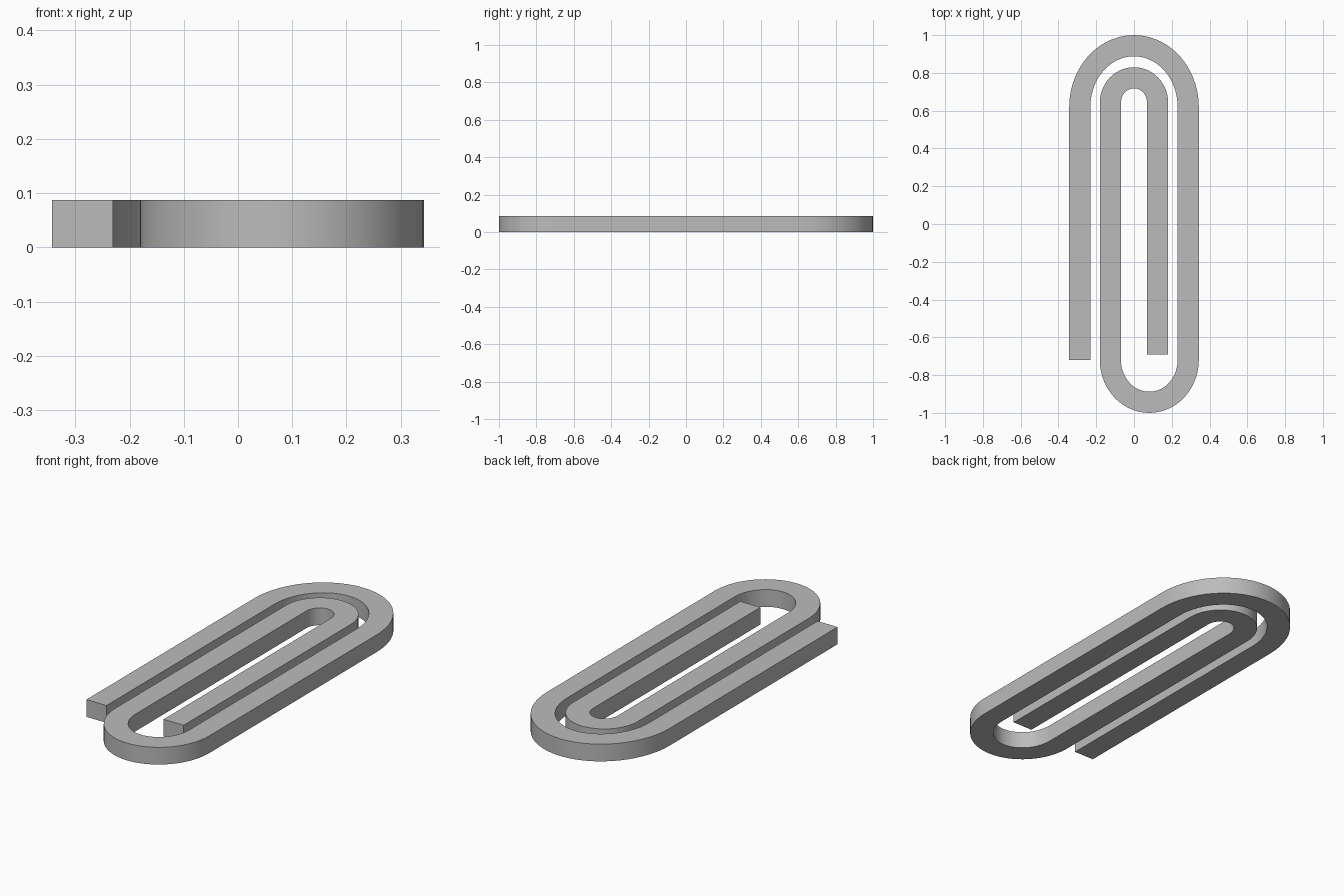
import bpy, bmesh, math
from mathutils import Vector

if "Cube" in bpy.data.objects:
    bpy.data.objects.remove(bpy.data.objects["Cube"])

HALF, HEIGHT, STEPS = 0.056, 0.087, 28

# Centre line of the wire as (point, outward normal), wound clockwise
path = [(Vector((-0.287, -0.72)), Vector((-1, 0)))]


def add_arc(cx, cy, rx, ry, start):
    """Half ellipse, clockwise from the start angle."""
    for i in range(STEPS + 1):
        t = start - math.pi * i / STEPS
        c, s = math.cos(t), math.sin(t)
        path.append((Vector((cx + rx * c, cy + ry * s)),
                     Vector((c / rx, s / ry)).normalized()))


add_arc(0, 0.62, 0.287, 0.324, math.pi)       # large top bend
add_arc(0.081, -0.72, 0.206, 0.224, 0)        # bottom bend
add_arc(0, 0.642, 0.125, 0.132, math.pi)      # small inner bend
path.append((Vector((0.125, -0.692)), Vector((1, 0))))

# Sweep a rectangular section along the path
bm = bmesh.new()
rings = []
for p, n in path:
    o, i = p + n * HALF, p - n * HALF
    rings.append([bm.verts.new((q.x, q.y, z)) for q, z in
                  ((o, 0), (i, 0), (i, HEIGHT), (o, HEIGHT))])
for a, b in zip(rings, rings[1:]):
    for k in range(4):
        m = (k + 1) % 4
        bm.faces.new((a[k], a[m], b[m], b[k]))
bm.faces.new(rings[0])
bm.faces.new(rings[-1])
bmesh.ops.recalc_face_normals(bm, faces=bm.faces[:])

mesh = bpy.data.meshes.new("bent_wire")
bm.to_mesh(mesh)
bm.free()
wire = bpy.data.objects.new("bent_wire", mesh)
bpy.context.collection.objects.link(wire)

grey = bpy.data.materials.new("grey metal")
grey.diffuse_color = (0.5, 0.5, 0.5, 1)
grey.use_nodes = True
grey.node_tree.nodes["Principled BSDF"].inputs["Base Color"].default_value = grey.diffuse_color
mesh.materials.append(grey)

# Smooth bends, crisp corners
bpy.context.view_layer.objects.active = wire
wire.select_set(True)
bpy.ops.object.shade_smooth_by_angle(angle=math.radians(30))
